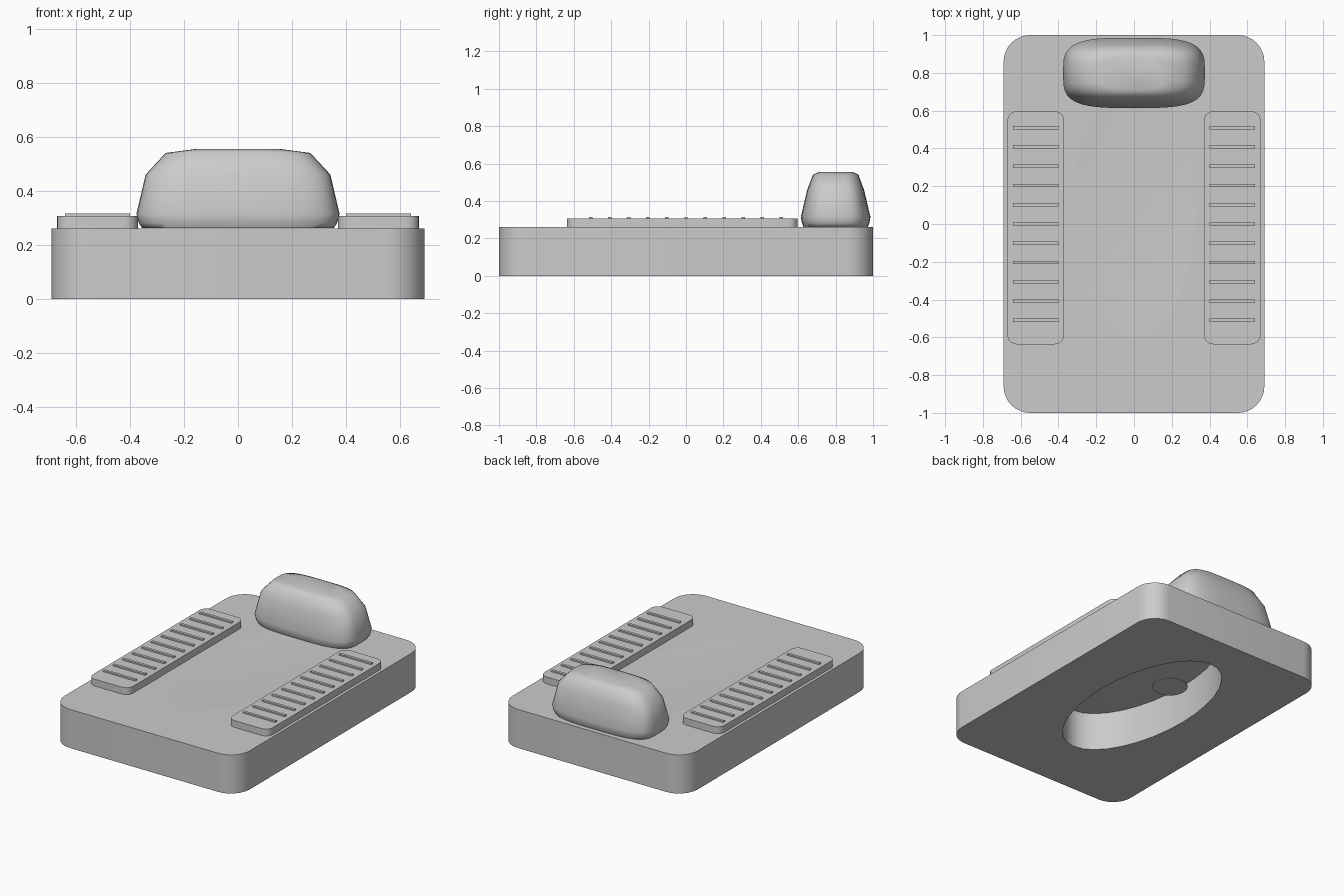
import bpy, bmesh
from math import cos, sin, pi, radians, copysign

if "Cube" in bpy.data.objects:
    bpy.data.objects.remove(bpy.data.objects["Cube"])


def make(name, rings, caps=(True, True)):
    """Loft a list of equal-length point rings; a one-point ring is an apex."""
    bm = bmesh.new()
    loops = [[bm.verts.new(p) for p in r] for r in rings]
    for a, b in zip(loops, loops[1:]):
        for i in range(len(a)):
            j = (i + 1) % len(a)
            if len(b) == 1:
                bm.faces.new((a[i], a[j], b[0]))
            else:
                bm.faces.new((a[i], a[j], b[j], b[i]))
    if caps[0]:
        bm.faces.new(loops[0][::-1])
    if caps[1]:
        bm.faces.new(loops[-1])
    me = bpy.data.meshes.new(name)
    bm.to_mesh(me)
    bm.free()
    ob = bpy.data.objects.new(name, me)
    bpy.context.collection.objects.link(ob)
    return ob


def smooth(ob, angle=35):
    bpy.ops.object.select_all(action='DESELECT')
    ob.select_set(True)
    bpy.context.view_layer.objects.active = ob
    bpy.ops.object.shade_smooth_by_angle(angle=radians(angle))


def round_rect(cx, cy, hx, hy, r, z, n=8):
    pts = []
    for k, (sx, sy) in enumerate([(1, 1), (-1, 1), (-1, -1), (1, -1)]):
        for i in range(n + 1):
            a = (k + i / n) * pi / 2
            pts.append((cx + sx * (hx - r) + r * cos(a),
                        cy + sy * (hy - r) + r * sin(a), z))
    return pts


def oval(cy, hx, hy, z, n=32, power=2):
    def f(v):
        return copysign(abs(v) ** (2 / power), v)
    return [(hx * f(cos(2 * pi * i / n)), cy + hy * f(sin(2 * pi * i / n)), z)
            for i in range(n)]


TOP = 0.26
BOWL_Y = 0.08

# base slab with an oval opening cut right through
base = make("base_slab", [round_rect(0, 0, 0.69, 1.0, 0.14, z) for z in (0, TOP)])
cutter = make("opening_cutter", [oval(BOWL_Y, 0.33, 0.67, z) for z in (-0.1, 0.4)])
cutter.hide_render = True
mod = base.modifiers.new("opening", 'BOOLEAN')
mod.operation = 'DIFFERENCE'
mod.solver = 'EXACT'
mod.object = cutter
bpy.context.view_layer.objects.active = base
bpy.ops.object.modifier_apply(modifier="opening")
bpy.data.objects.remove(cutter)
smooth(base, 30)

# shallow fan-shaped bowl across the opening, and the thin drain disc below it
smooth(make("bowl", [oval(BOWL_Y, 0.33, 0.67, TOP), [(0, BOWL_Y, 0.24)]],
            caps=(False, False)))
smooth(make("drain", [oval(0.35, 0.11, 0.11, z) for z in (0.015, 0.02)]))

# foot rests with grip ribs
for side, s in (("left", -1), ("right", 1)):
    smooth(make(f"{side}_foot_rest",
                [round_rect(s * 0.52, -0.02, 0.15, 0.617, 0.05, z, 5)
                 for z in (TOP, 0.306)]))
    for i in range(11):
        y = -0.51 + i * 0.102
        make(f"{side}_rib_{i + 1}",
             [[(s * 0.52 + dx * 0.12, y + dy * 0.009, z)
               for dx, dy in ((1, 1), (-1, 1), (-1, -1), (1, -1))]
              for z in (0.30, 0.315)])

# rounded, tapering tank hood at the back
profile = [(0.262, 0.355, 0.172), (0.28, 0.367, 0.18), (0.315, 0.376, 0.186),
           (0.46, 0.342, 0.152), (0.54, 0.268, 0.122), (0.555, 0.155, 0.092)]
smooth(make("hood", [oval(0.80, hx, hy, z, 40, 3.6) for z, hx, hy in profile]), 60)
